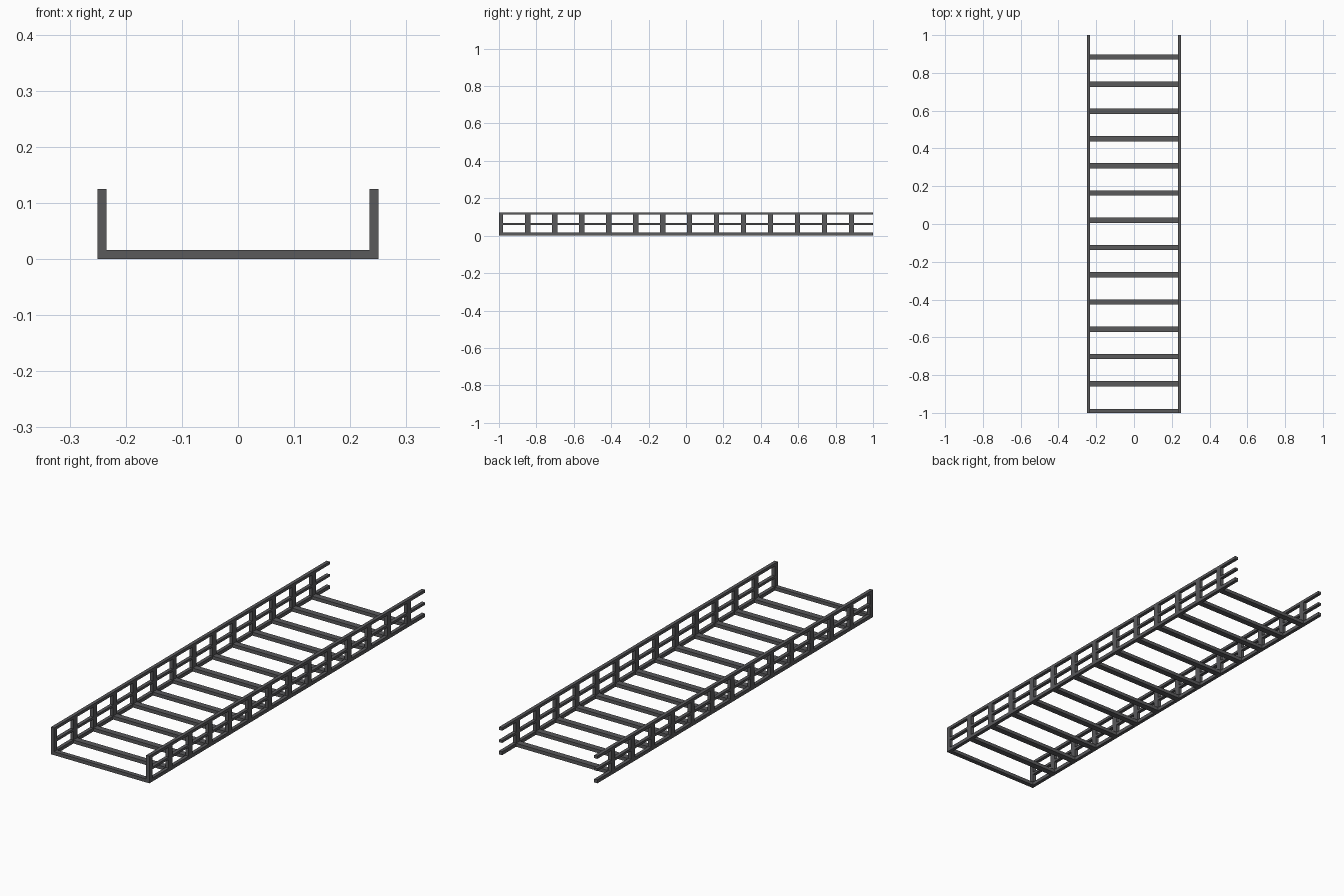
import bpy

if "Cube" in bpy.data.objects:
    bpy.data.objects.remove(bpy.data.objects["Cube"])

HALF_W, HEIGHT, T = 0.25, 0.125, 0.016   # half width, side height, bar thickness
STEP, FIRST, BAR_W = 0.1442, -0.99, 0.028

# Dark grey metal
metal = bpy.data.materials.new("dark_metal")
metal.diffuse_color = (0.10, 0.10, 0.105, 1)
metal.use_nodes = True
metal.node_tree.nodes["Principled BSDF"].inputs["Base Color"].default_value = metal.diffuse_color


def box(name, x, y, z):
    """Box from (min, max) ranges on each axis."""
    verts = [(a, b, c) for a in x for b in y for c in z]
    faces = [(0, 1, 3, 2), (4, 6, 7, 5), (0, 4, 5, 1),
             (2, 3, 7, 6), (0, 2, 6, 4), (1, 5, 7, 3)]
    mesh = bpy.data.meshes.new(name)
    mesh.from_pydata(verts, [], faces)
    mesh.materials.append(metal)
    obj = bpy.data.objects.new(name, mesh)
    bpy.context.collection.objects.link(obj)
    return obj


for side, s in (("left", -1), ("right", 1)):
    x = sorted((s * HALF_W, s * (HALF_W - T)))
    # Long side rails: bottom, middle and top
    for level, z in (("bottom", (0, T)), ("middle", (0.056, 0.067)),
                     ("top", (HEIGHT - 0.013, HEIGHT))):
        box(f"{side}_{level}_rail", x, (-1, 1), z)

# Evenly spaced rungs, each with an upright at both ends
for i in range(14):
    c = FIRST + i * STEP
    y = (c - BAR_W / 2, c + BAR_W / 2) if i else (-1, -0.979)
    box(f"rung_{i + 1}", (-HALF_W + T, HALF_W - T), y, (0, T))
    for side, s in (("left", -1), ("right", 1)):
        x = sorted((s * HALF_W, s * (HALF_W - T)))
        box(f"{side}_upright_{i + 1}", x, y, (T, HEIGHT - 0.013))
